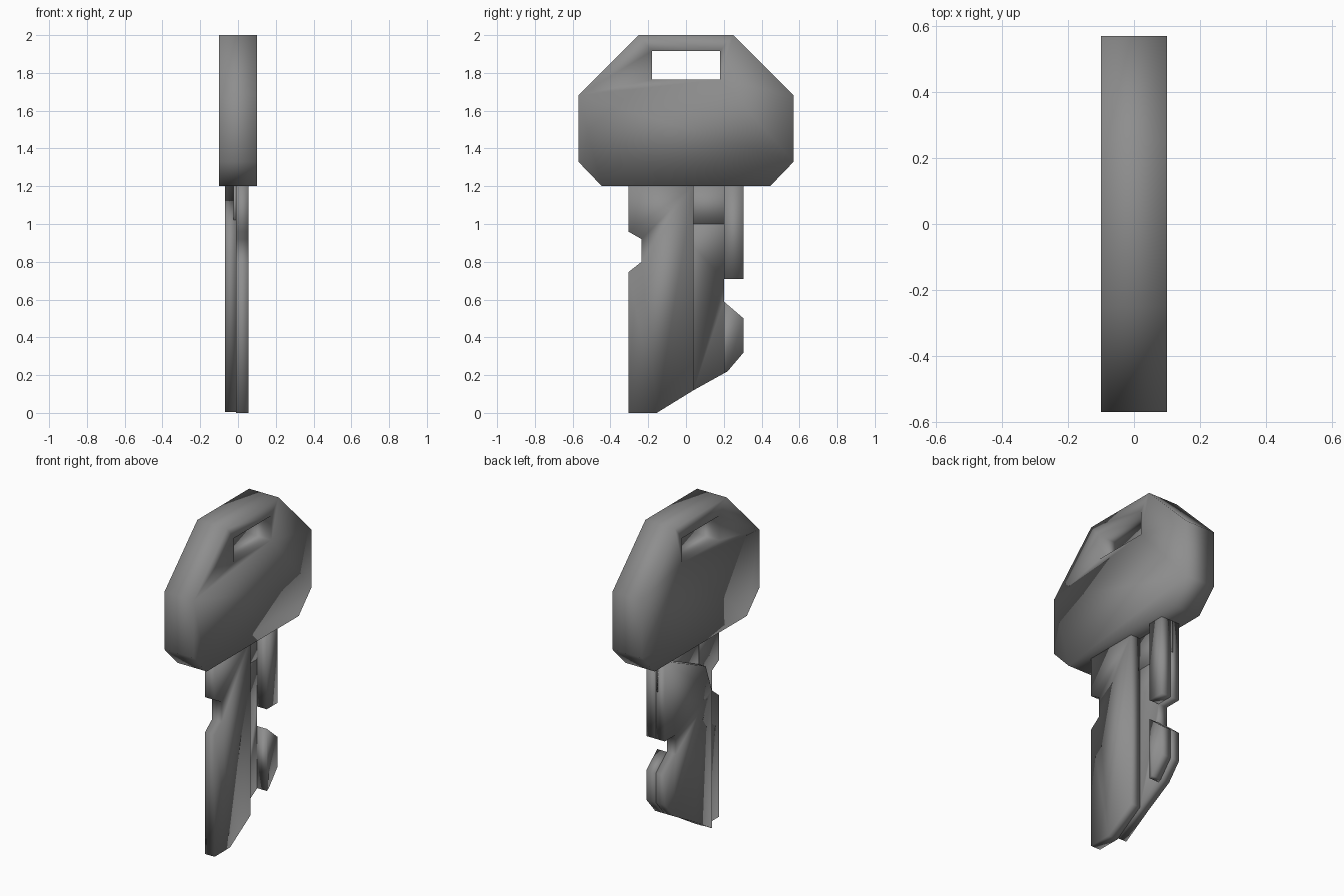
import bpy
import bmesh

if "Cube" in bpy.data.objects:
    bpy.data.objects.remove(bpy.data.objects["Cube"], do_unlink=True)

# Single grey metal
metal = bpy.data.materials.new("grey_metal")
metal.use_nodes = True
metal.diffuse_color = (0.27, 0.27, 0.27, 1)
metal.node_tree.nodes["Principled BSDF"].inputs["Base Color"].default_value = (0.27, 0.27, 0.27, 1)


def plate(name, points, x0, x1, faces=None):
    """Extrude a side (y, z) outline, or a set of adjoining faces, from x0 to x1."""
    bm = bmesh.new()
    verts = [bm.verts.new((x0, y, z)) for y, z in points]
    for face in faces or [range(len(points))]:
        bm.faces.new([verts[i] for i in face])
    bmesh.ops.recalc_face_normals(bm, faces=bm.faces[:])
    sides = bmesh.ops.extrude_face_region(bm, geom=bm.faces[:], use_keep_orig=True)
    moved = [g for g in sides["geom"] if isinstance(g, bmesh.types.BMVert)]
    bmesh.ops.translate(bm, vec=(x1 - x0, 0, 0), verts=moved)
    bmesh.ops.recalc_face_normals(bm, faces=bm.faces[:])
    mesh = bpy.data.meshes.new(name)
    bm.to_mesh(mesh)
    bm.free()
    mesh.materials.append(metal)
    for p in mesh.polygons:
        p.use_smooth = True
    obj = bpy.data.objects.new(name, mesh)
    bpy.context.collection.objects.link(obj)
    return obj


# Head: bevelled octagon around a rectangular slot
half = [(0.25, 2), (0.57, 1.68), (0.57, 1.33), (0.445, 1.2)]
octagon = half + [(-y, z) for y, z in reversed(half)]
slot = [(0.18, 1.915), (0.18, 1.765), (-0.18, 1.765), (-0.18, 1.915)]
plate("head", octagon + slot, -0.1, 0.1, [
    (7, 0, 8, 11), (0, 1, 9, 8), (6, 7, 11, 10), (1, 2, 3, 4, 5, 6, 10, 9)])

# Blade: two overlapping half-thickness layers leave a groove on each side
top, mid = 1.2, -0.01
plate("blade_front_layer", [
    (-0.305, 0), (-0.155, 0), (0.04, 0.12), (0.04, top), (-0.305, top),
    (-0.305, 0.96), (-0.235, 0.92), (-0.235, 0.8), (-0.305, 0.745)], mid, 0.055)
plate("blade_back_layer", [
    (-0.15, 0.005), (0.04, 0.12), (0.22, 0.22), (0.305, 0.32), (0.305, 0.5),
    (0.2, 0.59), (0.2, 0.71), (0.305, 0.71), (0.305, top),
    (-0.09, 1.02), (-0.15, 0.85)], -0.07, mid)

# Thin web closing the groove under the head
plate("neck_web", [(-0.09, 1.0), (0.305, 1.0), (0.305, top), (-0.09, top)], -0.025, mid)

# Raised ridge and tooth beside the groove
plate("upper_ridge", [(0.2, 0.71), (0.305, 0.71), (0.305, top), (0.2, top)], mid, 0.055)
plate("lower_tooth", [
    (0.2, 0.21), (0.22, 0.22), (0.305, 0.32), (0.305, 0.5), (0.2, 0.59)], mid, 0.055)
